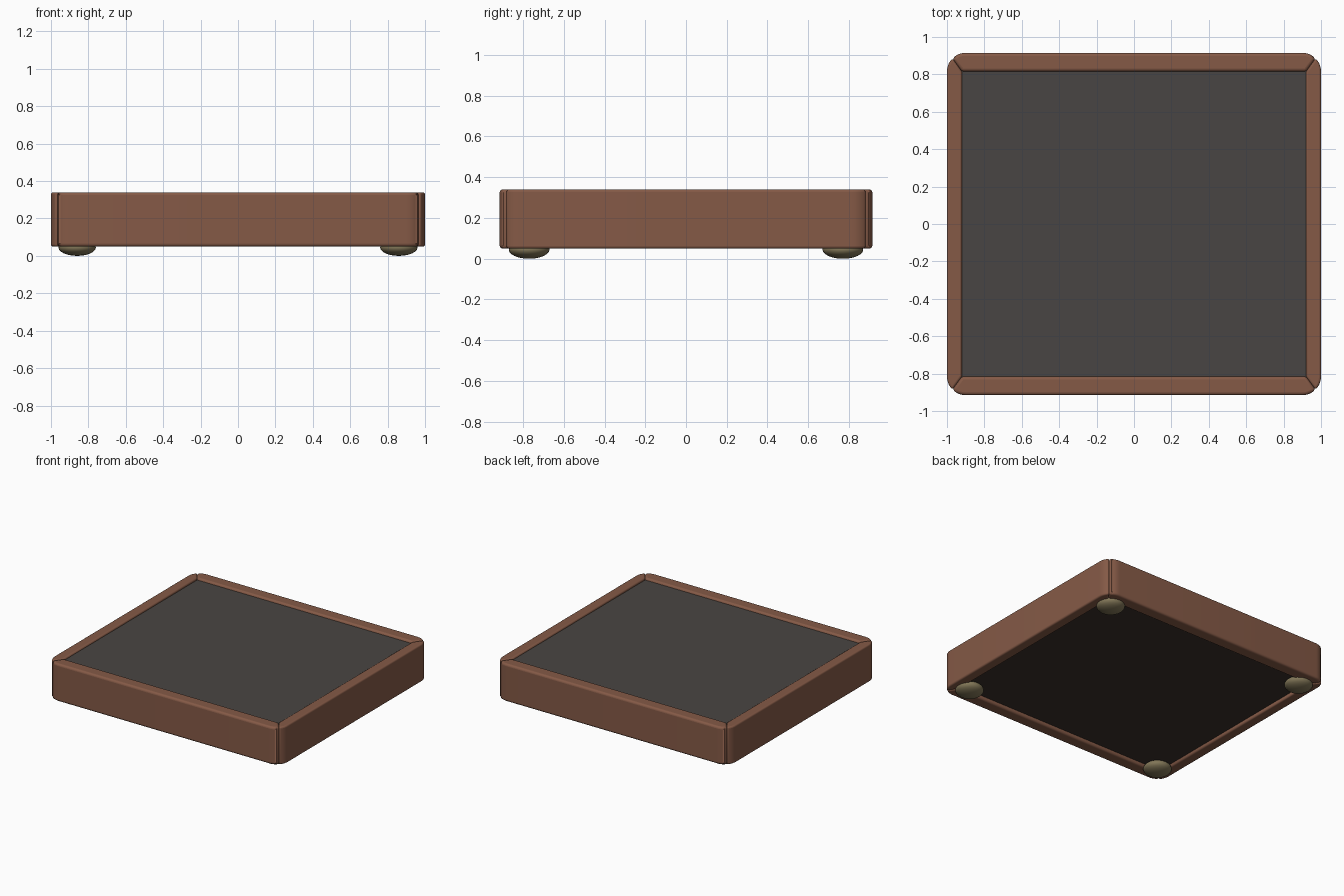
import bpy, bmesh, math

if "Cube" in bpy.data.objects:
    bpy.data.objects.remove(bpy.data.objects["Cube"])

X, Y = 1.0, 0.915          # outer half sizes
IX, IY = 0.92, 0.815       # inner half sizes
Z0, Z1 = 0.05, 0.34        # frame bottom and top
R = 0.10                   # outer corner radius


def material(name, rgb):
    m = bpy.data.materials.new(name)
    m.diffuse_color = (*rgb, 1)
    m.use_nodes = True
    m.node_tree.nodes["Principled BSDF"].inputs["Base Color"].default_value = m.diffuse_color
    return m


WOOD = material("brown wood", (0.235, 0.102, 0.062))
GREY = material("charcoal panel", (0.066, 0.060, 0.056))
BASE = material("dark brown base", (0.042, 0.030, 0.024))
BRASS = material("dull brass", (0.22, 0.18, 0.095))


def finish(bm, name, mat, bevel=0, segs=3):
    bmesh.ops.recalc_face_normals(bm, faces=bm.faces)
    me = bpy.data.meshes.new(name)
    bm.to_mesh(me)
    bm.free()
    me.materials.append(mat)
    ob = bpy.data.objects.new(name, me)
    bpy.context.collection.objects.link(ob)
    if bevel:
        mod = ob.modifiers.new("bevel", 'BEVEL')
        mod.width, mod.segments = bevel, segs
        mod.limit_method = 'ANGLE'
        mod.angle_limit = math.radians(40)
    bpy.ops.object.select_all(action='DESELECT')
    bpy.context.view_layer.objects.active = ob
    ob.select_set(True)
    bpy.ops.object.shade_smooth_by_angle(angle=math.radians(40))
    return ob


def prism(name, pts, z0, z1, mat, bevel=0, segs=3):
    bm = bmesh.new()
    face = bm.faces.new([bm.verts.new((x, y, z0)) for x, y in pts])
    top = bmesh.ops.extrude_face_region(bm, geom=[face])["geom"]
    for v in top:
        if isinstance(v, bmesh.types.BMVert):
            v.co.z = z1
    return finish(bm, name, mat, bevel, segs)


# Mitred rails: half of each rounded corner belongs to each rail
def rail(name, half_len, half_depth, in_len, in_depth, place):
    arc = [(half_len - R + R * math.sin(a), half_depth - R + R * math.cos(a))
           for a in [math.radians(45) * i / 5 for i in range(6)]]
    right = arc + [(in_len, in_depth)]
    pts = right + [(-u, v) for u, v in reversed(right)]
    prism(name, [place(u, v) for u, v in pts], Z0, Z1, WOOD, 0.022, 4)


rail("front_rail", X, Y, IX, IY, lambda u, v: (u, -v))
rail("back_rail", X, Y, IX, IY, lambda u, v: (u, v))
rail("left_rail", Y, X, IY, IX, lambda u, v: (-v, u))
rail("right_rail", Y, X, IY, IX, lambda u, v: (v, u))


# Panel set just below the rim, and base board recessed underneath
def rect(x, y):
    return [(-x, -y), (x, -y), (x, y), (-x, y)]


prism("top_panel", rect(IX + 0.006, IY + 0.006), 0.20, 0.325, GREY)
prism("base_board", rect(IX + 0.006, IY + 0.006), 0.075, 0.20, BASE)

# Domed feet under the corners
for sx, side in ((-1, "left"), (1, "right")):
    for sy, end in ((-1, "front"), (1, "back")):
        bm = bmesh.new()
        bmesh.ops.create_uvsphere(bm, u_segments=24, v_segments=12, radius=1)
        for v in bm.verts:
            v.co = (v.co.x * 0.10 + sx * 0.86, v.co.y * 0.10 + sy * 0.77,
                    v.co.z * 0.045 + 0.045)
        finish(bm, f"{end}_{side}_foot", BRASS)
